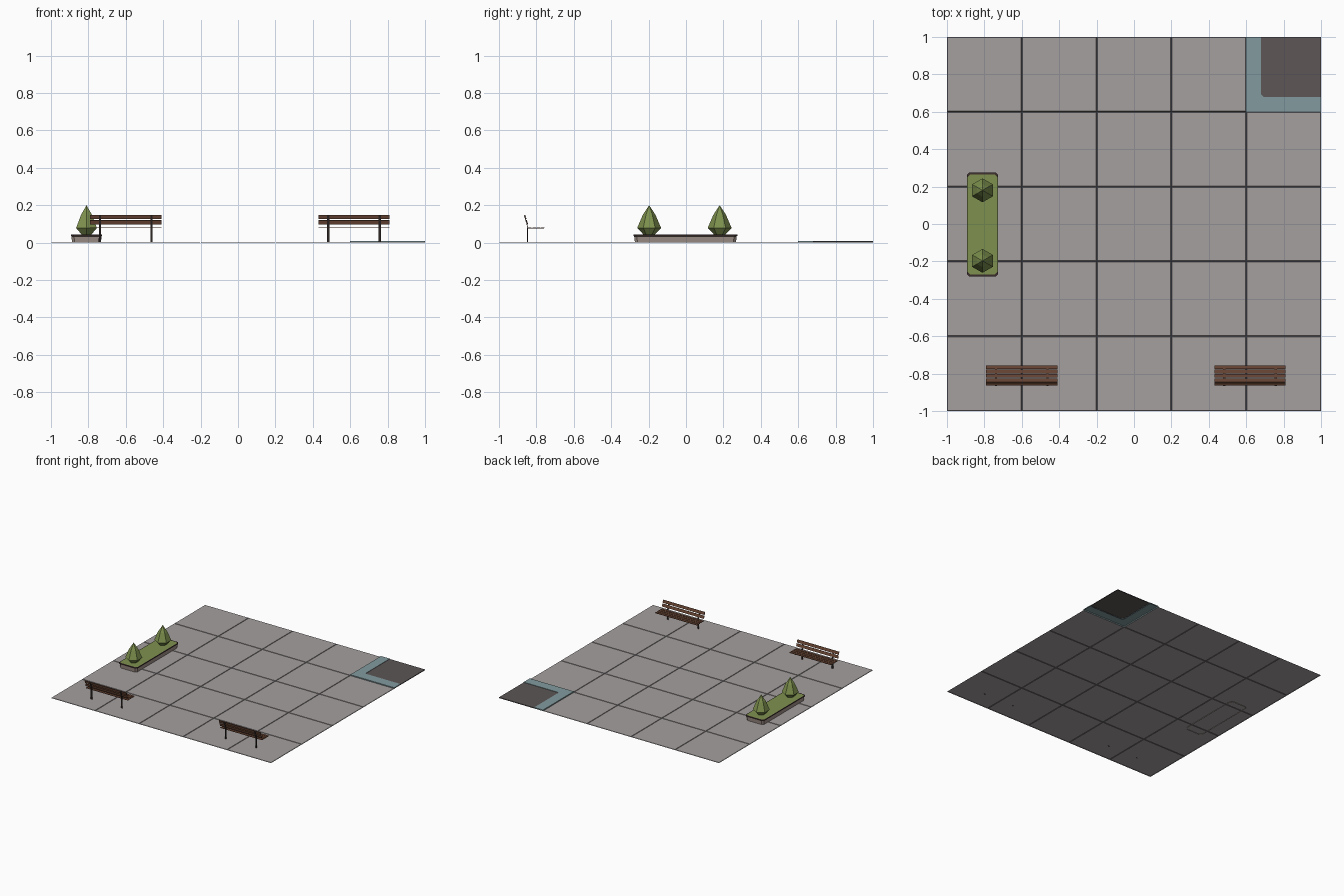
import bpy, bmesh, math
from mathutils import Matrix, Vector

if "Cube" in bpy.data.objects:
    bpy.data.objects.remove(bpy.data.objects["Cube"])


def mat(name, r, g, b):
    lin = lambda c: (c / 255 / 12.92) if c < 11 else ((c / 255 + 0.055) / 1.055) ** 2.4
    m = bpy.data.materials.new(name)
    m.diffuse_color = (lin(r), lin(g), lin(b), 1)
    m.use_nodes = True
    m.node_tree.nodes["Principled BSDF"].inputs["Base Color"].default_value = m.diffuse_color
    return m


PAVING = mat("paving grey", 165, 160, 159)
JOINT = mat("joint grey", 112, 108, 108)
TEAL = mat("kerb teal", 130, 154, 158)
ASPHALT = mat("asphalt", 93, 86, 86)
STONE = mat("planter stone", 160, 145, 136)
RIM = mat("dark rim", 62, 48, 46)
GREEN = mat("leaf green", 126, 145, 78)
WOOD = mat("bench wood", 108, 72, 54)
METAL = mat("bench metal", 45, 38, 36)


def finish(name, bm, *mats):
    me = bpy.data.meshes.new(name)
    bm.to_mesh(me)
    bm.free()
    for m in mats:
        me.materials.append(m)
    ob = bpy.data.objects.new(name, me)
    bpy.context.collection.objects.link(ob)
    return ob


def add_box(bm, centre, size, tilt=0.0, mi=0):
    m = Matrix.Translation(centre) @ Matrix.Rotation(tilt, 4, 'X') @ Matrix.Diagonal((*size, 1))
    for v in bmesh.ops.create_cube(bm, size=1, matrix=m)['verts']:
        for f in v.link_faces:
            f.material_index = mi


def add_prism(bm, pts, z0, z1, mi=0):
    """Flat outline raised into a slab."""
    face = bm.faces.new([bm.verts.new((x, y, z1)) for x, y in pts])
    low = [bm.verts.new((x, y, z0)) for x, y in pts]
    top = list(face.verts)
    faces = [face]
    for i in range(len(pts)):
        j = (i + 1) % len(pts)
        faces.append(bm.faces.new((low[i], low[j], top[j], top[i])))
    for f in faces:
        f.material_index = mi


# paving: 5 x 5 slabs with sunken joints, one corner left open
bm = bmesh.new()
bmesh.ops.create_grid(bm, x_segments=5, y_segments=5, size=1)
corner = [f for f in bm.faces if f.calc_center_median().x > 0.7 and f.calc_center_median().y > 0.7]
bmesh.ops.delete(bm, geom=corner, context='FACES')
tiles = list(bm.faces)
res = bmesh.ops.inset_individual(bm, faces=tiles, thickness=0.005, depth=0.003)
for f in bm.faces:
    c = f.calc_center_median()
    f.material_index = 1 if f.calc_area() < 0.1 and max(abs(c.x), abs(c.y)) < 0.99 else 0
finish("paving", bm, PAVING, JOINT)

# corner kerb and road patch
bm = bmesh.new()
k = 0.68
add_prism(bm, [(0.6, 0.6), (1, 0.6), (1, k), (k + 0.012, k), (k, k + 0.012), (k, 1), (0.6, 1)], 0, 0.009)
finish("corner_kerb", bm, TEAL)
bm = bmesh.new()
add_prism(bm, [(k + 0.012, k), (1, k), (1, 1), (k, 1), (k, k + 0.012)], 0, 0.006)
finish("road_patch", bm, ASPHALT)


# planter: chamfered outline, stone walls, dark rim, green bed
def outline(hx, hy, c):
    pts = [(hx - c, -hy), (hx, -hy + c), (hx, hy - c), (hx - c, hy)]
    pts += [(-x, -y) for x, y in pts]
    return [(x - 0.81, y - 0.003) for x, y in pts]


bm = bmesh.new()
levels = [(0.077, 0.27, 0), (0.081, 0.274, 0.034), (0.084, 0.278, 0.036), (0.084, 0.278, 0.043), (0.079, 0.268, 0.044)]
rings = [[bm.verts.new((x, y, z)) for x, y in outline(hx, hy, 0.014)] for hx, hy, z in levels]
for n, (a, b) in enumerate(zip(rings, rings[1:])):
    for i in range(8):
        j = (i + 1) % 8
        bm.faces.new((a[i], a[j], b[j], b[i])).material_index = 0 if n == 0 else 1
bm.faces.new(rings[-1]).material_index = 2
finish("planter", bm, STONE, RIM, GREEN)

# two six-sided shrubs
for n, y in enumerate((-0.197, 0.18)):
    bm = bmesh.new()
    prev = None
    for r, z in ((0.03, 0.043), (0.064, 0.078), (0.034, 0.148)):
        ring = [bm.verts.new((-0.81 + r * math.sin(i * math.pi / 3), y - r * math.cos(i * math.pi / 3), z))
                for i in range(6)]
        ring.reverse()
        if prev:
            for i in range(6):
                j = (i + 1) % 6
                bm.faces.new((prev[i], prev[j], ring[j], ring[i]))
        prev = ring
    tip = bm.verts.new((-0.81, y, 0.2))
    for i in range(6):
        bm.faces.new((prev[i], prev[(i + 1) % 6], tip))
    bmesh.ops.recalc_face_normals(bm, faces=bm.faces[:])
    finish(f"shrub_{n + 1}", bm, GREEN)

# two benches: slatted seat and back on slim rear legs
for name, cx in (("left", -0.6), ("right", 0.62)):
    bm = bmesh.new()
    for i in range(4):
        add_box(bm, (cx, -0.765 - i * 0.0235, 0.08), (0.38, 0.019, 0.004))
    tilt = math.atan2(0.015, 0.05)
    for z in (0.109, 0.137):
        add_box(bm, (cx, -0.847 - (z - 0.1) * 0.3, z), (0.38, 0.004, 0.023), tilt)
    finish(f"{name}_bench_slats", bm, WOOD)
    bm = bmesh.new()
    for dx in (-0.138, 0.138):
        add_box(bm, (cx + dx, -0.848, 0.04), (0.012, 0.004, 0.08))
        add_box(bm, (cx + dx, -0.801, 0.0765), (0.012, 0.085, 0.003))
        add_box(bm, (cx + dx, -0.855, 0.112), (0.012, 0.003, 0.07), tilt)
    finish(f"{name}_bench_legs", bm, METAL)
